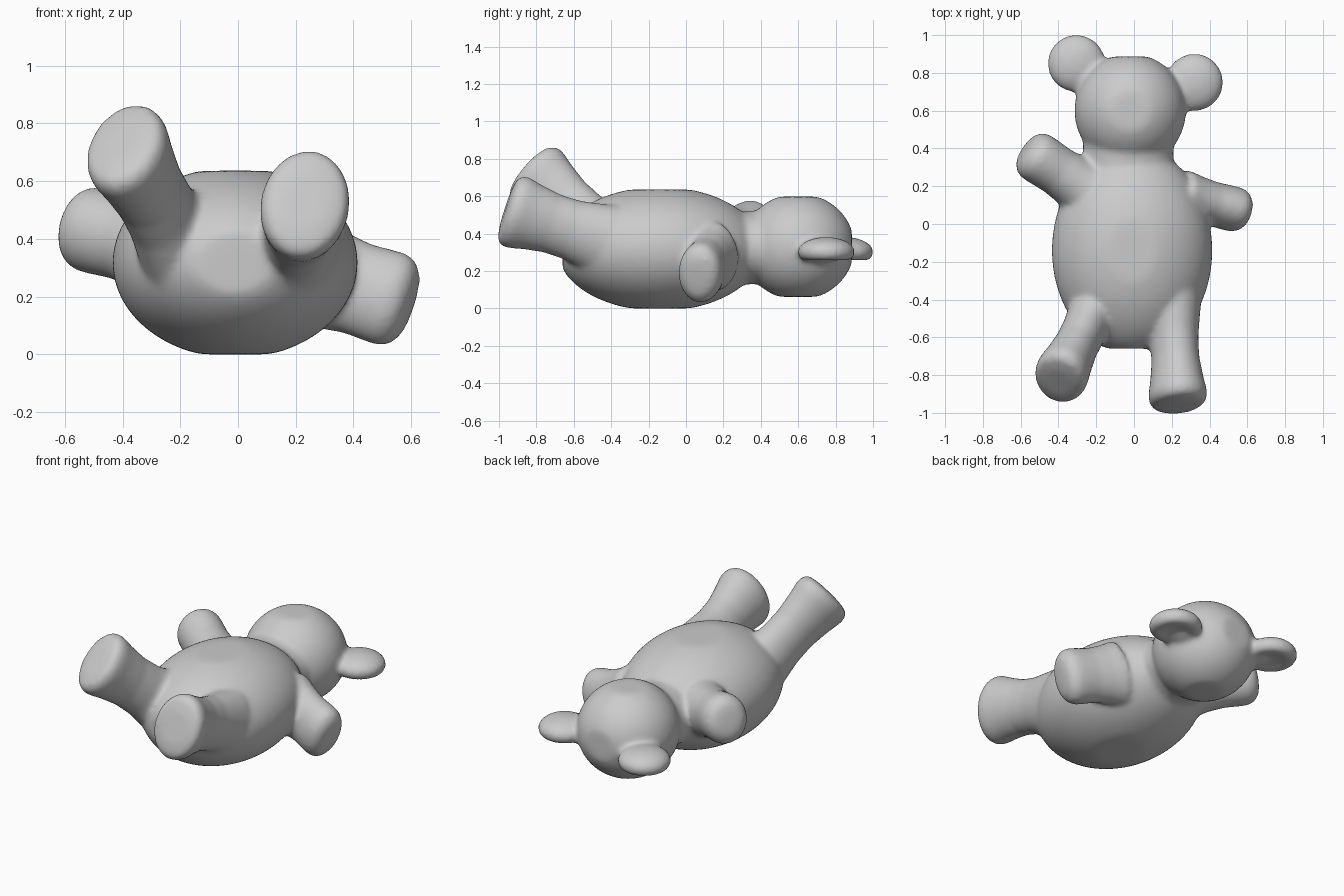
import bpy, bmesh, math
from mathutils import Vector

cube = bpy.data.objects.get("Cube")
if cube:
    bpy.data.objects.remove(cube, do_unlink=True)

grey = bpy.data.materials.new("soft_grey")
grey.use_nodes = True
grey.diffuse_color = (0.6, 0.6, 0.6, 1)
grey.node_tree.nodes["Principled BSDF"].inputs["Base Color"].default_value = (0.6, 0.6, 0.6, 1)

parts = []


def add_object(name, bm):
    bmesh.ops.recalc_face_normals(bm, faces=bm.faces)
    mesh = bpy.data.meshes.new(name)
    bm.to_mesh(mesh)
    bm.free()
    mesh.materials.append(grey)
    obj = bpy.data.objects.new(name, mesh)
    bpy.context.collection.objects.link(obj)
    parts.append(obj)
    return obj


def ellipsoid(name, centre, radii, low=(-9, -9, -9), high=(9, 9, 9), cup=0.0):
    """Ellipsoid, flattened at the low/high limits; cup hollows its underside."""
    bm = bmesh.new()
    bmesh.ops.create_uvsphere(bm, u_segments=64, v_segments=40, radius=1)
    for v in bm.verts:
        x, y, z = v.co
        p = [centre[i] + radii[i] * v.co[i] for i in range(3)]
        if z < 0:
            p[2] += cup * max(0, 1 - 1.6 * (x * x + y * y))
        v.co = [min(max(p[i], low[i]), high[i]) for i in range(3)]
    return add_object(name, bm)


def limb(name, start, end, long_dir, r_long, r_short, profile):
    """Oval tube from start to end; profile lists (distance along, scale)."""
    start, end = Vector(start), Vector(end)
    axis = (end - start).normalized()
    u = Vector(long_dir)
    u = (u - axis * u.dot(axis)).normalized()
    w = axis.cross(u)
    bm = bmesh.new()
    rings = []
    n = 40
    for t, s in profile:
        c = start.lerp(end, t)
        ring = []
        for k in range(n):
            a = 2 * math.pi * k / n
            ring.append(bm.verts.new(c + u * (r_long * s * math.cos(a)) + w * (r_short * s * math.sin(a))))
        rings.append(ring)
    for a, b in zip(rings, rings[1:]):
        for k in range(n):
            bm.faces.new((a[k], a[(k + 1) % n], b[(k + 1) % n], b[k]))
    bm.faces.new(rings[0][::-1])
    bm.faces.new(rings[-1])
    return add_object(name, bm)


# Torso and head, slightly flattened where they meet their limits
ellipsoid("torso", (-0.01, -0.14, 0.318), (0.425, 0.55, 0.332),
          low=(-9, -0.66, 0), high=(9, 9, 0.636))
ellipsoid("head", (-0.02, 0.6, 0.33), (0.295, 0.302, 0.285),
          low=(-9, -9, 0.062), high=(9, 0.887, 0.598))
limb("neck", (-0.03, 0.25, 0.32), (-0.03, 0.48, 0.33), (1, 0, 0), 0.24, 0.195, [(0, 1), (1, 1)])

# Ears: cupped discs with a stem into the head
for side, x, y in (("right", -0.305, 0.85), ("left", 0.32, 0.75)):
    ellipsoid(side + "_ear", (x, y, 0.302), (0.153, 0.153, 0.08), cup=0.05)
    limb(side + "_ear_stem", (-0.02, 0.62, 0.32), (x, y, 0.305), (-y, x, 0), 0.13, 0.08,
         [(0, 1.2), (0.6, 1.0), (0.85, 0.75), (1, 0.4)])

# Legs flare at the hip and at the flat sole
leg = [(0, 1.0), (0.15, 0.92), (0.35, 0.82), (0.55, 0.81), (0.75, 0.9), (0.9, 1.0),
       (0.96, 0.97), (1.0, 0.86), (1.02, 0.5)]
limb("right_leg", (-0.19, -0.42, 0.35), (-0.4, -0.83, 0.735), (0.05, 0.2, 0.33), 0.195, 0.145, leg)
limb("left_leg", (0.2, -0.42, 0.36), (0.235, -0.955, 0.53), (0.07, 0.1, 0.36), 0.2, 0.155, leg)

# Arms are short stubs with blunt ends
arm = [(0, 1.15), (0.25, 1.02), (0.5, 0.95), (0.75, 0.98), (0.88, 0.98), (0.97, 0.88),
       (1.04, 0.65), (1.06, 0.3)]
limb("right_arm", (-0.25, 0.18, 0.36), (-0.56, 0.385, 0.445), (0.1, 0, 1), 0.152, 0.138, arm)
limb("left_arm", (0.25, 0.15, 0.28), (0.58, 0.065, 0.175), (0.45, 0, 0.9), 0.17, 0.122, arm)

# Fuse all parts into one soft skin
bpy.ops.object.select_all(action='DESELECT')
for obj in parts:
    obj.select_set(True)
bear = parts[0]
bpy.context.view_layer.objects.active = bear
bpy.ops.object.join()
bear.name = "teddy_bear"
remesh = bear.modifiers.new("fuse", 'REMESH')
remesh.mode = 'VOXEL'
remesh.voxel_size = 0.014
remesh.use_smooth_shade = True
smooth = bear.modifiers.new("soften", 'SMOOTH')
smooth.factor = 0.5
smooth.iterations = 14
bpy.ops.object.convert(target='MESH')
bpy.ops.object.shade_smooth()
